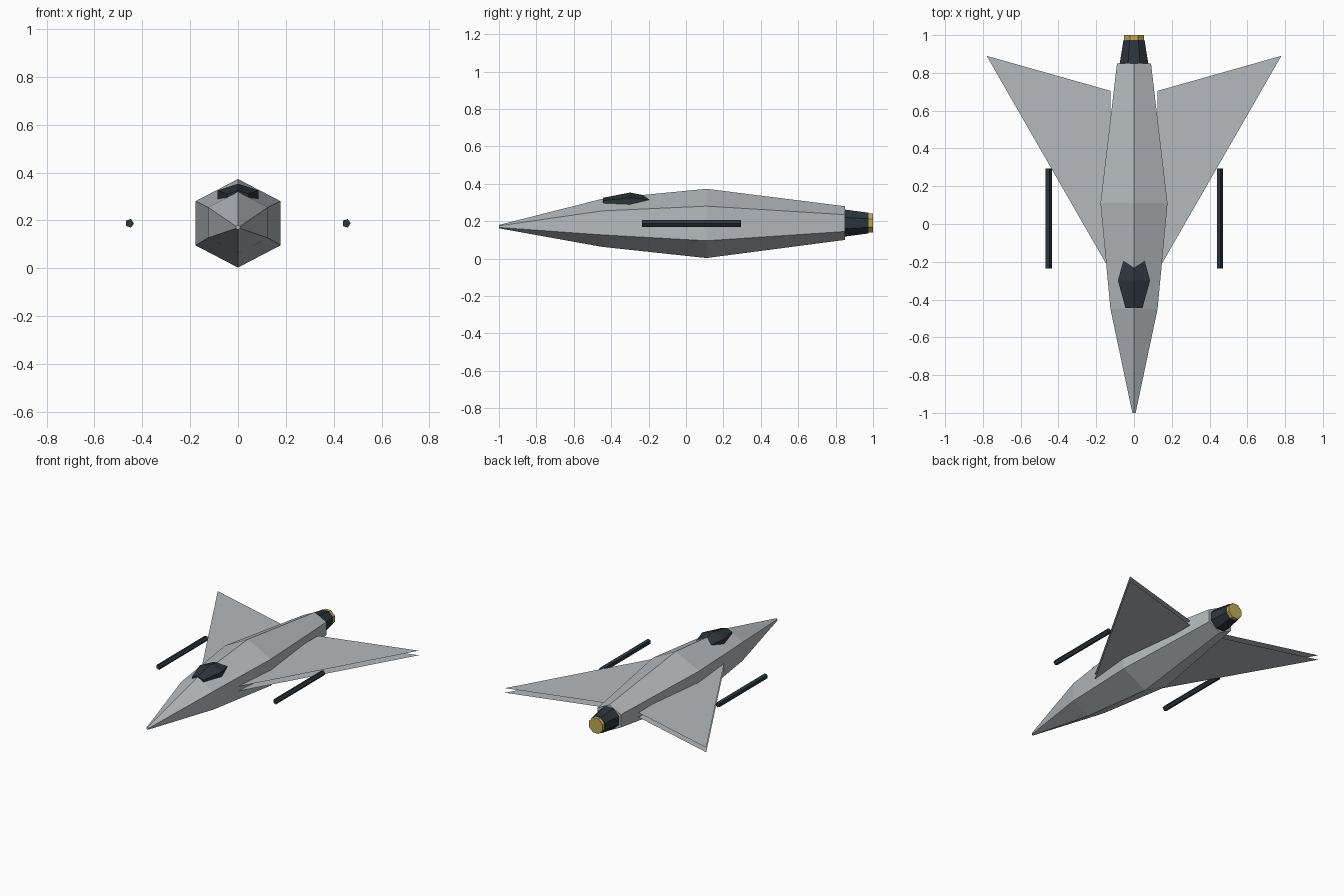
import bpy
import math

cube = bpy.data.objects.get("Cube")
if cube:
    bpy.data.objects.remove(cube, do_unlink=True)


def material(name, rgb):
    m = bpy.data.materials.new(name)
    m.use_nodes = True
    colour = (*rgb, 1)
    m.diffuse_color = colour
    m.node_tree.nodes["Principled BSDF"].inputs["Base Color"].default_value = colour
    return m


GREY = material("hull grey", (0.46, 0.49, 0.51))
DARK = material("dark slate", (0.025, 0.036, 0.045))
GOLD = material("exhaust gold", (0.52, 0.41, 0.09))


def build(name, verts, faces, mat):
    mesh = bpy.data.meshes.new(name)
    mesh.from_pydata(verts, [], faces)
    mesh.materials.append(mat)
    obj = bpy.data.objects.new(name, mesh)
    bpy.context.scene.collection.objects.link(obj)
    return obj


def loft(name, sections, sides, mat, x=0, start=90):
    """Faceted body along y; each section is (y, centre z, x radius, z radius)."""
    verts, faces = [], []
    for y, z, rx, rz in sections:
        for i in range(sides):
            a = math.radians(start) + math.tau * i / sides
            verts.append((x + rx * math.cos(a), y, z + rz * math.sin(a)))
    for s in range(len(sections) - 1):
        for i in range(sides):
            a, b = s * sides + i, s * sides + (i + 1) % sides
            faces.append((a, a + sides, b + sides, b))
    last = (len(sections) - 1) * sides
    faces.append(tuple(range(sides)))
    faces.append(tuple(last + i for i in reversed(range(sides))))
    return build(name, verts, faces, mat)


# Hexagonal fuselage
loft("fuselage", [(-1, 0.171, 0.01, 0.009), (-0.45, 0.191, 0.144, 0.128),
                  (0.11, 0.188, 0.205, 0.185), (0.85, 0.19, 0.104, 0.09)], 6, GREY)

# Faceted canopy sunk into the fuselage
loft("canopy", [(-0.445, 0.295, 0.052, 0.03), (-0.3, 0.297, 0.098, 0.056),
                (-0.15, 0.295, 0.052, 0.03)], 6, DARK)

# Engine and exhaust
loft("engine_nozzle", [(0.85, 0.19, 0.082, 0.078), (0.975, 0.19, 0.06, 0.06)], 8, DARK, start=22.5)
loft("exhaust", [(0.97, 0.19, 0.056, 0.056), (1, 0.19, 0.056, 0.056)], 8, GOLD, start=22.5)

# Swept wings, each an upper and a lower skin, with a cannon ahead of each
OUTLINE = [(0.125, -0.25), (0.78, 0.89), (0.125, 0.705)]
for side, s in (("left", 1), ("right", -1)):
    verts = [(s * x, y, z) for z in (0.203, 0.171) for x, y in OUTLINE]
    faces = [(0, 1, 2), (5, 4, 3)] if s > 0 else [(2, 1, 0), (3, 4, 5)]
    build(side + "_wing", verts, faces, GREY)
    loft(side + "_cannon", [(-0.235, 0.188, 0.018, 0.019), (0.295, 0.188, 0.018, 0.019)],
         5, DARK, x=s * 0.453, start=0)
